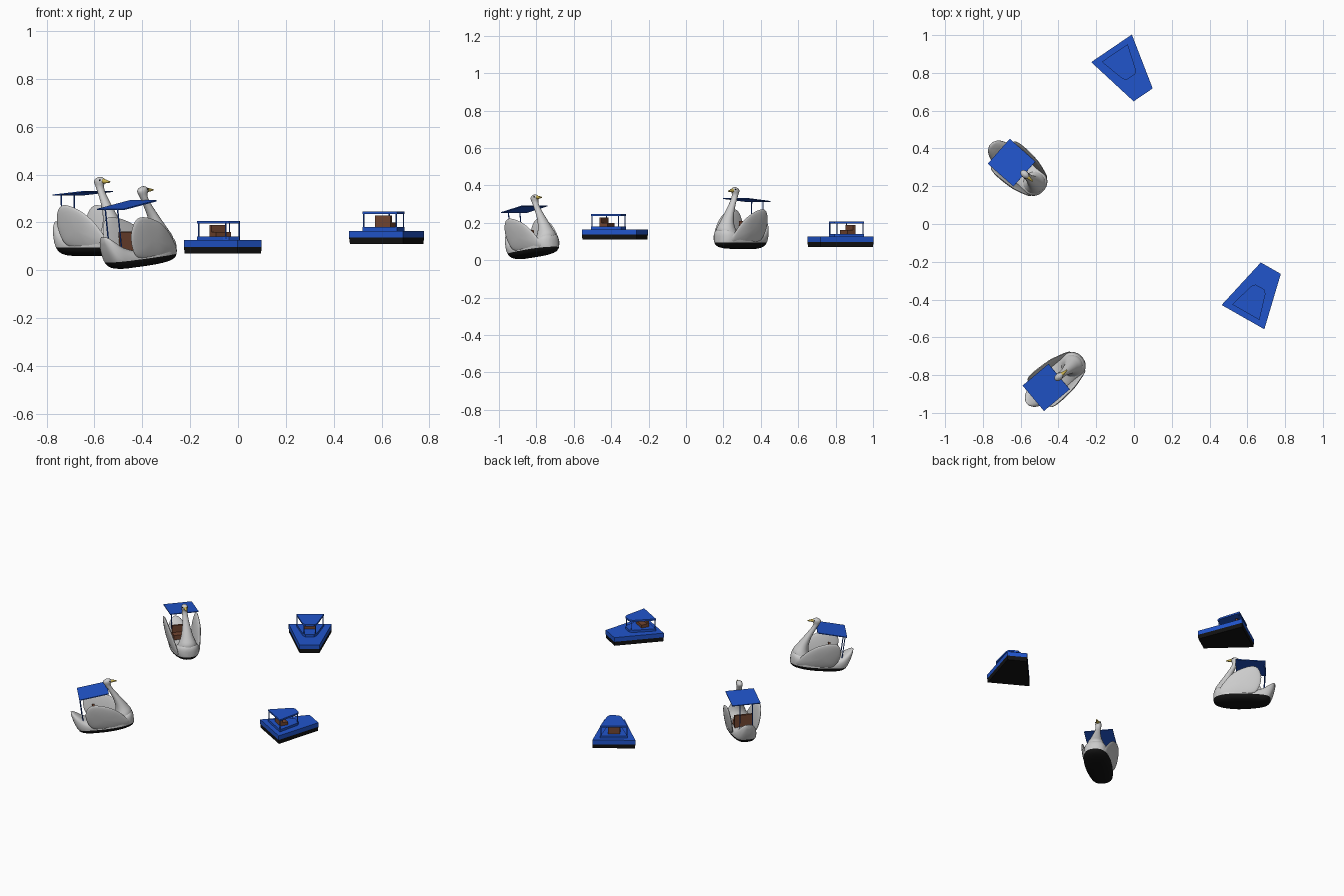
import bpy, bmesh
from math import radians, sin, cos, pi, copysign
from mathutils import Matrix, Vector

if "Cube" in bpy.data.objects:
    bpy.data.objects.remove(bpy.data.objects["Cube"])


def material(name, rgb):
    m = bpy.data.materials.new(name)
    m.diffuse_color = (*rgb, 1)
    m.use_nodes = True
    m.node_tree.nodes["Principled BSDF"].inputs["Base Color"].default_value = m.diffuse_color
    return m


BLUE = material("blue", (0.015, 0.09, 0.6))
BLACK = material("black", (0.006, 0.006, 0.006))
BROWN = material("brown", (0.17, 0.06, 0.03))
YELLOW = material("yellow", (0.6, 0.45, 0.08))


def curve(pts, n, closed=False):
    """Catmull-Rom resampling of a list of tuples."""
    pts = [Vector(p) for p in pts]
    c, out = len(pts), []
    for i in range(c if closed else c - 1):
        get = (lambda k: pts[k % c]) if closed else (lambda k: pts[min(max(k, 0), c - 1)])
        p0, p1, p2, p3 = get(i - 1), get(i), get(i + 1), get(i + 2)
        for j in range(n):
            t = j / n
            out.append(0.5 * (2 * p1 + (p2 - p0) * t + (2 * p0 - 5 * p1 + 4 * p2 - p3) * t * t
                              + (3 * p1 - p0 - 3 * p2 + p3) * t ** 3))
    if not closed:
        out.append(pts[-1])
    return out


def finish(bm, name, mat=None, smooth=True):
    bmesh.ops.recalc_face_normals(bm, faces=bm.faces)
    me = bpy.data.meshes.new(name)
    bm.to_mesh(me)
    bm.free()
    if mat:
        me.materials.append(mat)
    if smooth:
        me.shade_smooth()
        me.set_sharp_from_angle(angle=radians(40))
    return me


def loft(rings):
    bm = bmesh.new()
    rows = [[bm.verts.new(p) for p in r] for r in rings]
    n = len(rows[0])
    for a, b in zip(rows, rows[1:]):
        for i in range(n):
            bm.faces.new((a[i], a[(i + 1) % n], b[(i + 1) % n], b[i]))
    bm.faces.new(rows[0])
    bm.faces.new(rows[-1])
    return bm


def prism(name, outline, z0, z1, mat, inset=1.0):
    cx = sum(p[0] for p in outline) / len(outline)
    low = [(cx + (x - cx) * inset, y * inset, z0) for x, y in outline]
    return finish(loft([low, [(x, y, z1) for x, y in outline]]), name, mat, False)


def rod(name, a, b, r, mat, r2=None, seg=8):
    a, b = Vector(a), Vector(b)
    bm = bmesh.new()
    m = Matrix.Translation((a + b) / 2) @ (b - a).to_track_quat('Z', 'Y').to_matrix().to_4x4()
    bmesh.ops.create_cone(bm, cap_ends=True, segments=seg, radius1=r,
                          radius2=r if r2 is None else r2, depth=(b - a).length, matrix=m)
    return finish(bm, name, mat)


def box(name, c, s, mat, tilt=0):
    bm = bmesh.new()
    bmesh.ops.create_cube(bm, size=1, matrix=Matrix.Translation(c)
                          @ Matrix.Rotation(radians(-tilt), 4, 'Y') @ Matrix.Diagonal((*s, 1)))
    return finish(bm, name, mat, False)


def mirror_outline(half):
    return half + [(x, -y) for x, y in reversed(half)]


# ---- motor boat parts (bow along +x, stern at x = 0)
hull = mirror_outline([(0, 0.13), (0.298, 0.061)])
cabin = mirror_outline([(0.03, 0.083), (0.165, 0.043), (0.183, 0.027)])
motor = [
    prism("boat_lower_hull", hull, 0, 0.027, BLACK, 0.98),
    prism("boat_upper_hull", hull, 0.027, 0.055, BLUE),
    prism("boat_cabin_base", cabin, 0.055, 0.07, BLUE),
    prism("boat_roof", cabin, 0.125, 0.136, BLUE),
    box("boat_seat", (0.085, 0, 0.079), (0.04, 0.075, 0.022), BROWN),
    box("boat_seat_back", (0.062, 0, 0.093), (0.014, 0.075, 0.05), BROWN),
]
for x, y in ((0.034, 0.078), (0.172, 0.034)):
    for s in (1, -1):
        motor.append(rod("boat_post", (x, s * y, 0.06), (x, s * y, 0.13), 0.003, BLUE))

# ---- swan boat parts (bow along +x)
# hull stations: x, half width, bottom, top
stations = curve([(-0.148, 0.012, 0.122, 0.145), (-0.135, 0.036, 0.07, 0.142),
                  (-0.11, 0.054, 0.018, 0.125), (-0.07, 0.066, 0.002, 0.095),
                  (0, 0.077, 0, 0.072), (0.09, 0.082, 0, 0.075), (0.16, 0.075, 0.003, 0.105),
                  (0.2, 0.058, 0.01, 0.11), (0.219, 0.034, 0.02, 0.095),
                  (0.225, 0.012, 0.035, 0.075)], 4)


def power(v, e):
    return copysign(abs(v) ** e, v)


def swan_hull(name, mat, keep_low):
    bm = loft([[(x, w * power(cos(a), 0.75), (lo + hi) / 2 + (hi - lo) / 2 * power(sin(a), 0.75))
                for a in (2 * pi * i / 28 for i in range(28))] for x, w, lo, hi in stations])
    bmesh.ops.bisect_plane(bm, geom=bm.verts[:] + bm.edges[:] + bm.faces[:],
                           plane_co=(0, 0, 0.035), plane_no=(0, 0, 1),
                           clear_outer=keep_low, clear_inner=not keep_low)
    bmesh.ops.holes_fill(bm, edges=[e for e in bm.edges if e.is_boundary])
    return finish(bm, name, mat)


def wing(name, side):
    line = curve([(0.195, 0.05), (0.155, 0.12), (0.1, 0.172), (0.035, 0.203), (-0.02, 0.212),
                  (-0.052, 0.19), (-0.066, 0.14), (-0.055, 0.085), (-0.025, 0.045),
                  (0.05, 0.028), (0.14, 0.026)], 3, True)
    cx, cz = 0.045, 0.105
    rings = []
    for k in range(-6, 7):
        a = radians(k * 14)
        ring = []
        for x, z in line:
            x, z = cx + (x - cx) * cos(a), cz + (z - cz) * cos(a)
            lean = 0.07 + 0.03 * (z - 0.03) / 0.17 - 0.1 * max(0, x - 0.1)
            ring.append((x, side * (lean + 0.014 * sin(a)), z))
        rings.append(ring)
    return finish(loft(rings), name)


# neck and head path: x, z, radius along, radius across
path = curve([(0.15, 0.06, 0.06, 0.072), (0.168, 0.105, 0.05, 0.054), (0.16, 0.145, 0.036, 0.038),
              (0.142, 0.19, 0.025, 0.027), (0.122, 0.23, 0.019, 0.02), (0.104, 0.265, 0.016, 0.017),
              (0.094, 0.29, 0.018, 0.017), (0.093, 0.31, 0.026, 0.019),
              (0.095, 0.322, 0.022, 0.016), (0.096, 0.33, 0.008, 0.006)], 4)
neck = loft([[(x + ru * cos(a), rv * sin(a), z) for a in (2 * pi * i / 20 for i in range(20))]
             for x, z, ru, rv in path])

swan = [
    swan_hull("swan_lower_hull", BLACK, True),
    swan_hull("swan_body", None, False),
    finish(neck, "swan_neck_and_head"),
    rod("swan_beak", (0.112, 0, 0.313), (0.15, 0, 0.309), 0.011, YELLOW, 0.003, 12),
    box("swan_roof", (0, 0, 0.262), (0.182, 0.176, 0.005), BLUE, 5),
    box("swan_seat", (0.022, 0, 0.09), (0.045, 0.11, 0.03), BROWN),
    box("swan_seat_back", (-0.006, 0, 0.11), (0.014, 0.11, 0.08), BROWN),
]
for s in (1, -1):
    swan.append(wing("swan_wing", s))
    swan.append(rod("swan_roof_post", (-0.082, s * 0.04, 0.08), (-0.085, s * 0.04, 0.256),
                    0.003, BLUE))
    swan.append(rod("swan_eye", (0.108, s * 0.014, 0.317), (0.108, s * 0.0185, 0.317),
                    0.003, BLACK))


# ---- place the four boats
def place(parts, loc, yaw, pitch=0):
    m = (Matrix.Translation(loc) @ Matrix.Rotation(radians(yaw), 4, 'Z')
         @ Matrix.Rotation(radians(-pitch), 4, 'Y'))
    for me in parts:
        o = bpy.data.objects.new(me.name, me)
        o.matrix_world = m
        bpy.context.collection.objects.link(o)


place(motor, (-0.119, 0.93, 0.071), -55.8)
place(motor, (0.577, -0.493, 0.11), 60.4)
place(swan, (-0.442, -0.846, 0.012), 40, 6.5)
place(swan, (-0.648, 0.325, 0.06), -41.5)
